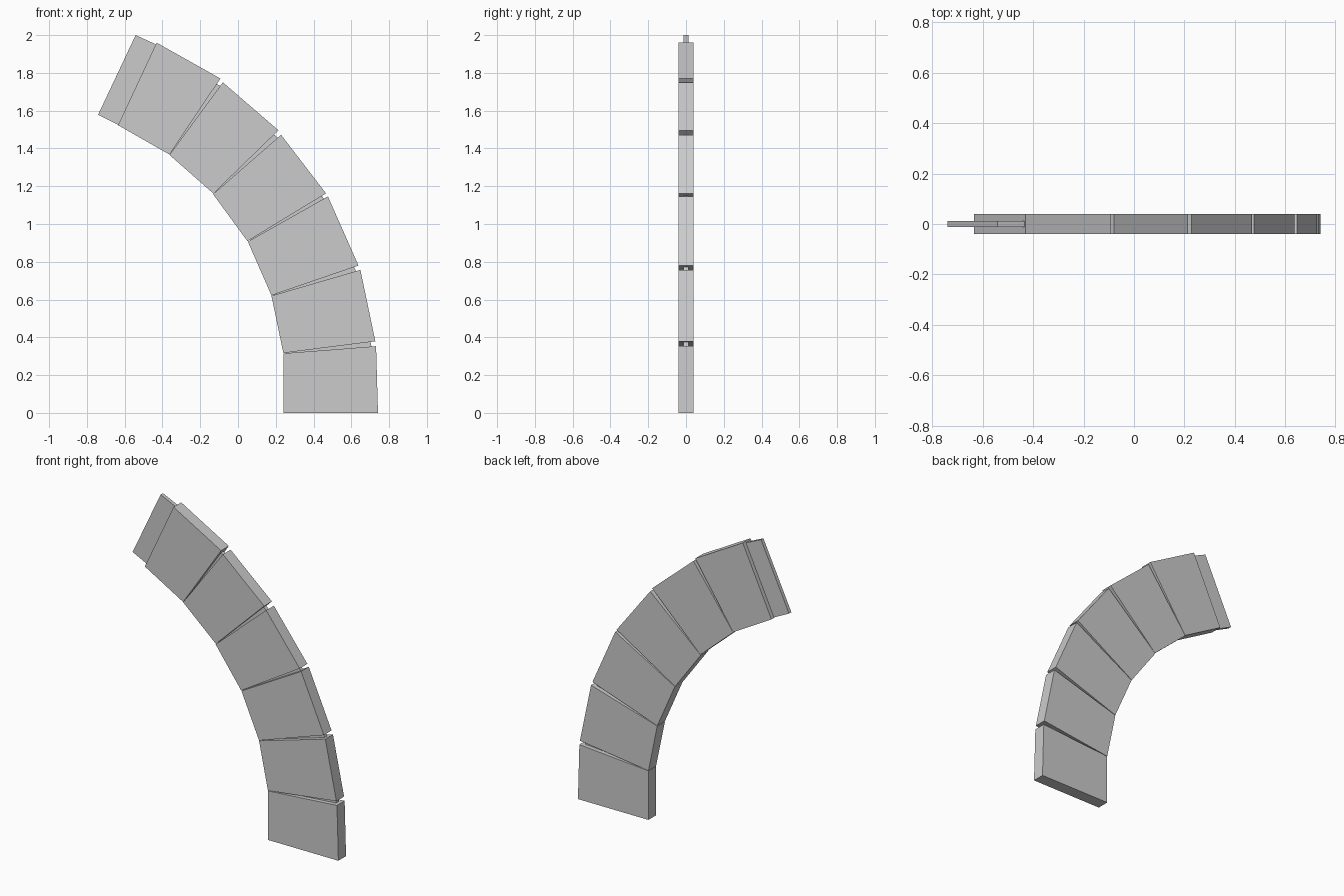
import bpy
import bmesh
from mathutils import Vector

if "Cube" in bpy.data.objects:
    bpy.data.objects.remove(bpy.data.objects["Cube"])

HALF_DEPTH = 0.039
TONGUE_HALF = 0.012

# Each block: start inner, start outer, end outer, end inner (x, z)
BLOCKS = [
    [(0.24, 0.00), (0.741, 0.00), (0.731, 0.353), (0.24, 0.315)],
    [(0.24, 0.317), (0.727, 0.379), (0.648, 0.757), (0.177, 0.62)],
    [(0.177, 0.622), (0.638, 0.78), (0.476, 1.146), (0.052, 0.907)],
    [(0.05, 0.909), (0.466, 1.162), (0.228, 1.472), (-0.132, 1.158)],
    [(-0.13, 1.161), (0.214, 1.496), (-0.08, 1.75), (-0.363, 1.366)],
    [(-0.363, 1.368), (-0.093, 1.77), (-0.431, 1.96), (-0.635, 1.523)],
]
# Free end of the last tongue: outer, inner
TIP = [Vector((-0.542, 2.0)), Vector((-0.741, 1.578))]


def slab(name, outline, half):
    """Extrude an x-z outline evenly to both sides of y = 0."""
    bm = bmesh.new()
    face = bm.faces.new([bm.verts.new((x, -half, z)) for x, z in outline])
    ext = bmesh.ops.extrude_face_region(bm, geom=[face])
    verts = [v for v in ext["geom"] if isinstance(v, bmesh.types.BMVert)]
    bmesh.ops.translate(bm, verts=verts, vec=(0, 2 * half, 0))
    bmesh.ops.recalc_face_normals(bm, faces=bm.faces)
    mesh = bpy.data.meshes.new(name)
    bm.to_mesh(mesh)
    bm.free()
    obj = bpy.data.objects.new(name, mesh)
    bpy.context.collection.objects.link(obj)
    return obj


for i, block in enumerate(BLOCKS):
    # Wedge-shaped arch block
    slab(f"arch_block_{i + 1}", block, HALF_DEPTH)

    # Thin tongue leaving the block's end and entering the next block
    end_out, end_in = Vector(block[2]), Vector(block[3])
    if i + 1 < len(BLOCKS):
        base_in = end_in.lerp(end_out, 0.03)
        base_out = end_in.lerp(end_out, 0.95)
        nxt = BLOCKS[i + 1]
        step = (Vector(nxt[3]) - Vector(nxt[0])).normalized() * 0.11
        tip_out, tip_in = base_out + step, base_in + step
    else:
        base_in = end_in.lerp(end_out, 0.005)
        base_out = end_in.lerp(end_out, 0.98)
        tip_out, tip_in = TIP
    slab(f"joint_tongue_{i + 1}", [base_in, base_out, tip_out, tip_in], TONGUE_HALF)
